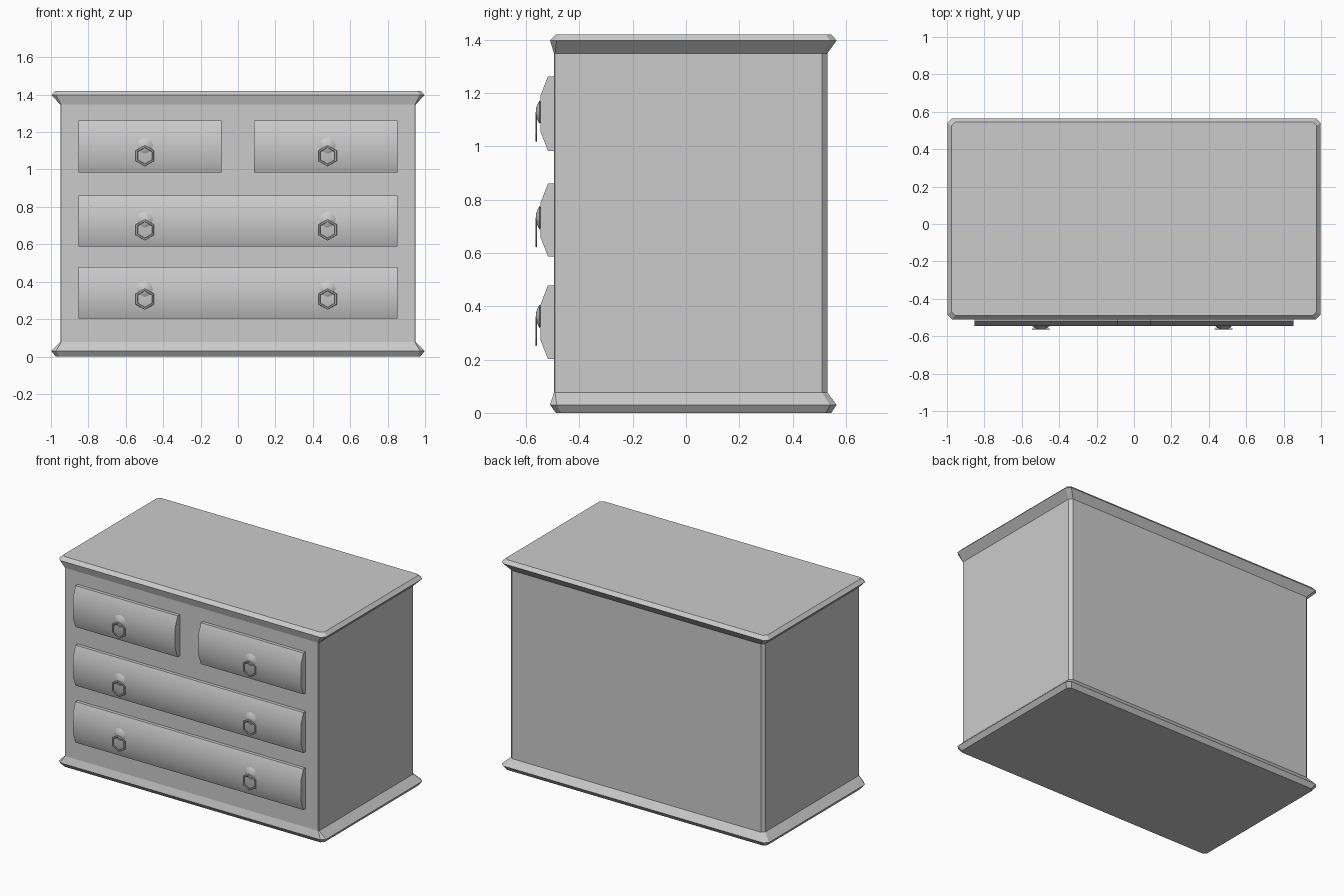
import bpy, bmesh
from math import pi, radians

if "Cube" in bpy.data.objects:
    bpy.data.objects.remove(bpy.data.objects["Cube"])


def finish(name, bm, smooth=None):
    bmesh.ops.recalc_face_normals(bm, faces=bm.faces[:])
    mesh = bpy.data.meshes.new(name)
    bm.to_mesh(mesh)
    bm.free()
    ob = bpy.data.objects.new(name, mesh)
    bpy.context.collection.objects.link(ob)
    if smooth:
        bpy.ops.object.select_all(action='DESELECT')
        ob.select_set(True)
        bpy.context.view_layer.objects.active = ob
        bpy.ops.object.shade_smooth_by_angle(angle=radians(smooth))
    return ob


def stacked_box(name, levels, cap_bottom=False, cap_top=False):
    """Loft cut-corner rectangles: (z, half width, front y, back y, front cut, back cut)."""
    bm = bmesh.new()
    rings = []
    for z, w, f, b, cf, cb in levels:
        pts = [(-w + cf, f), (w - cf, f), (w, f + cf), (w, b - cb),
               (w - cb, b), (-w + cb, b), (-w, b - cb), (-w, f + cf)]
        rings.append([bm.verts.new((x, y, z)) for x, y in pts])
    for lo, hi in zip(rings, rings[1:]):
        for i in range(8):
            j = (i + 1) % 8
            bm.faces.new((lo[i], lo[j], hi[j], hi[i]))
    if cap_bottom:
        bm.faces.new(rings[0][::-1])
    if cap_top:
        bm.faces.new(rings[-1])
    return finish(name, bm)


# Carcass and flared mouldings
body = (0.95, -0.495, 0.53, 0.004, 0.02)
rim = (0.998, -0.51, 0.565, 0.025, 0.025)
inner = (0.976, -0.488, 0.545, 0.02, 0.02)
stacked_box("carcass", [(0.077, *body), (1.348, *body)])
stacked_box("plinth", [(0.0, *inner), (0.03, *rim), (0.077, *body)], cap_bottom=True)
stacked_box("top_board", [(1.348, *body), (1.397, *rim), (1.42, *inner)], cap_top=True)


# Drawer fronts with a bowed profile, extruded along x
def drawer(name, x0, x1, z0, z1):
    prof = [(-0.49, z0), (-0.518, z0), (-0.545, z0 + 0.07),
            (-0.545, z1 - 0.07), (-0.518, z1), (-0.49, z1)]
    bm = bmesh.new()
    face = bm.faces.new([bm.verts.new((x0, y, z)) for y, z in prof])
    ext = bmesh.ops.extrude_face_region(bm, geom=[face], use_keep_orig=True)
    verts = [v for v in ext["geom"] if isinstance(v, bmesh.types.BMVert)]
    bmesh.ops.translate(bm, verts=verts, vec=(x1 - x0, 0, 0))
    finish(name, bm, smooth=35)


# Handle: faceted rose, small boss and hanging hexagonal ring
def handle(tag, x, z):
    bm = bmesh.new()
    r = [(-0.543, 0.034), (-0.549, 0.044), (-0.555, 0.034), (-0.563, 0.014)]
    rings = []
    from mathutils import Matrix
    for y, rad in r:
        c = bmesh.ops.create_circle(bm, segments=8, radius=rad,
                                    matrix=Matrix.Translation((x, y, z)) @ Matrix.Rotation(pi / 2, 4, 'X'))
        rings.append(c["verts"])
    for a, b in zip(rings, rings[1:]):
        for i in range(8):
            j = (i + 1) % 8
            bm.faces.new((a[i], a[j], b[j], b[i]))
    bm.faces.new(rings[-1])
    finish("handle_rose_" + tag, bm, smooth=40)
    bpy.ops.mesh.primitive_torus_add(major_segments=6, minor_segments=6,
                                     major_radius=0.05, minor_radius=0.007,
                                     location=(x, -0.562, z - 0.055),
                                     rotation=(pi / 2, pi / 6, 0))
    ring = bpy.context.object
    ring.name = "handle_ring_" + tag
    ring.scale.z = 0.5


drawer("drawer_top_left", -0.852, -0.088, 0.983, 1.262)
drawer("drawer_top_right", 0.085, 0.852, 0.983, 1.262)
drawer("drawer_middle", -0.852, 0.852, 0.587, 0.86)
drawer("drawer_bottom", -0.852, 0.852, 0.202, 0.478)

for row, z in (("top", 1.128), ("middle", 0.732), ("bottom", 0.362)):
    for side, x in (("left", -0.498), ("right", 0.479)):
        handle(row + "_" + side, x, z)
